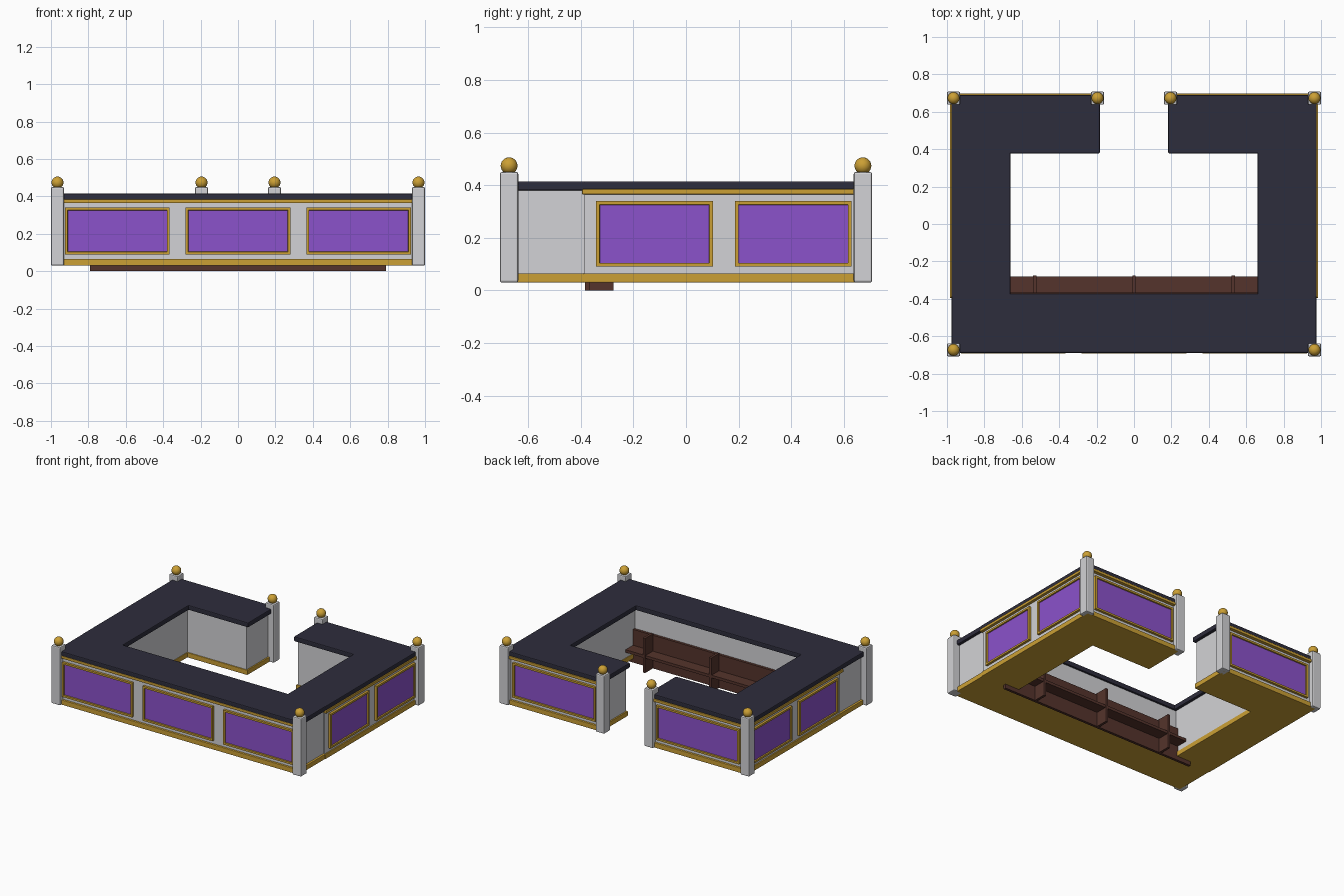
import bpy
import bmesh
from math import pi
from mathutils import Matrix, Vector

cube = bpy.data.objects.get("Cube")
if cube:
    bpy.data.objects.remove(cube, do_unlink=True)


def material(name, rgb):
    m = bpy.data.materials.new(name)
    m.use_nodes = True
    m.diffuse_color = (*rgb, 1)
    m.node_tree.nodes["Principled BSDF"].inputs["Base Color"].default_value = (*rgb, 1)
    return m


STONE = material("pale stone", (0.65, 0.65, 0.67))
DARK = material("dark slate", (0.027, 0.026, 0.045))
GOLD = material("gold", (0.60, 0.35, 0.035))
PURPLE = material("purple", (0.26, 0.085, 0.60))
WOOD = material("dark wood", (0.09, 0.034, 0.025))


def finish(bm, name, mats, bevel=0):
    mesh = bpy.data.meshes.new(name)
    bm.to_mesh(mesh)
    bm.free()
    for m in mats:
        mesh.materials.append(m)
    obj = bpy.data.objects.new(name, mesh)
    bpy.context.collection.objects.link(obj)
    if bevel:
        mod = obj.modifiers.new("soft edges", "BEVEL")
        mod.width = bevel
        mod.segments = 2
    return obj


def box(name, xs, ys, zs, mat, bevel=0):
    lo, hi = (Vector(c) for c in zip(*(sorted(r) for r in (xs, ys, zs))))
    bm = bmesh.new()
    bmesh.ops.create_cube(bm, size=1)
    for v in bm.verts:
        v.co = (lo + hi) / 2 + v.co * (hi - lo)
    return finish(bm, name, [mat], bevel)


def panel(name, centre, width, turn):
    """Gold frame around a sunken purple field, facing -y before the turn."""
    bm = bmesh.new()
    bmesh.ops.create_cube(bm, size=1)
    bmesh.ops.scale(bm, vec=(width, 0.024, 0.25), verts=bm.verts)
    bm.normal_update()
    face = min(bm.faces, key=lambda f: f.normal.y)
    bmesh.ops.inset_region(bm, faces=[face], thickness=0.019)
    bmesh.ops.inset_region(bm, faces=[face], thickness=0.002, depth=-0.009)
    face.material_index = 1
    obj = finish(bm, name, [GOLD, PURPLE])
    obj.matrix_world = Matrix.Translation(centre) @ Matrix.Rotation(turn, 4, "Z")


def post(name, x, y):
    h = 0.035
    box(name, (x - h, x + h), (y - h, y + h), (0.03, 0.45), STONE, 0.007)
    bm = bmesh.new()
    bmesh.ops.create_uvsphere(bm, u_segments=24, v_segments=14, radius=0.032)
    bmesh.ops.translate(bm, vec=(x, y, 0.474), verts=bm.verts)
    for f in bm.faces:
        f.smooth = True
    finish(bm, name + "_finial", [GOLD])


BASE, BODY, TRIM, TOP = (0.03, 0.065), (0.04, 0.385), (0.365, 0.385), (0.38, 0.415)

# Front counter
box("front_base", (-0.97, 0.97), (-0.69, -0.378), BASE, GOLD, 0.003)
box("front_body", (-0.955, 0.955), (-0.675, -0.385), BODY, STONE)
box("front_trim", (-0.955, 0.955), (-0.691, -0.66), TRIM, GOLD, 0.003)
box("front_top", (-0.975, 0.975), (-0.689, -0.372), TOP, DARK, 0.006)
for i in (-1, 0, 1):
    panel("front_panel", (i * 0.645, -0.68, 0.215), 0.56, 0)

# Side and back counters, mirrored, with the entrance gap behind
for s, side in ((1, "left"), (-1, "right")):
    box(side + "_base", (s * 0.675, s * 0.974), (-0.39, 0.69), BASE, GOLD, 0.003)
    box(side + "_body", (s * 0.68, s * 0.965), (-0.386, 0.675), BODY, STONE)
    box(side + "_trim", (s * 0.95, s * 0.985), (-0.395, 0.685), TRIM, GOLD, 0.003)
    box(side + "_top", (s * 0.66, s * 0.977), (-0.39, 0.69), TOP, DARK, 0.006)
    for y in (-0.12, 0.408):
        panel(side + "_panel", (s * 0.97, y, 0.215), 0.445, s * pi / 2)

    box(side + "_back_base", (s * 0.195, s * 0.95), (0.385, 0.69), BASE, GOLD, 0.003)
    box(side + "_back_body", (s * 0.205, s * 0.95), (0.392, 0.675), BODY, STONE)
    box(side + "_back_trim", (s * 0.2, s * 0.96), (0.66, 0.698), TRIM, GOLD, 0.003)
    box(side + "_back_top", (s * 0.183, s * 0.95), (0.377, 0.69), TOP, DARK, 0.006)
    panel(side + "_back_panel", (s * 0.575, 0.68, 0.215), 0.665, pi)

    post(side + "_front_post", s * 0.965, -0.673)
    post(side + "_back_post", s * 0.965, 0.673)
    post(side + "_entrance_post", s * 0.195, 0.673)

# Wooden shelving behind the front counter
box("shelf_back", (-0.79, 0.79), (-0.384, -0.365), (0, 0.24), WOOD)
box("shelf_board", (-0.79, 0.79), (-0.37, -0.28), (0.105, 0.125), WOOD)
for i in (-1, 0, 1):
    x = i * 0.53
    box("shelf_divider", (x - 0.009, x + 0.009), (-0.37, -0.276), (0, 0.25), WOOD)
